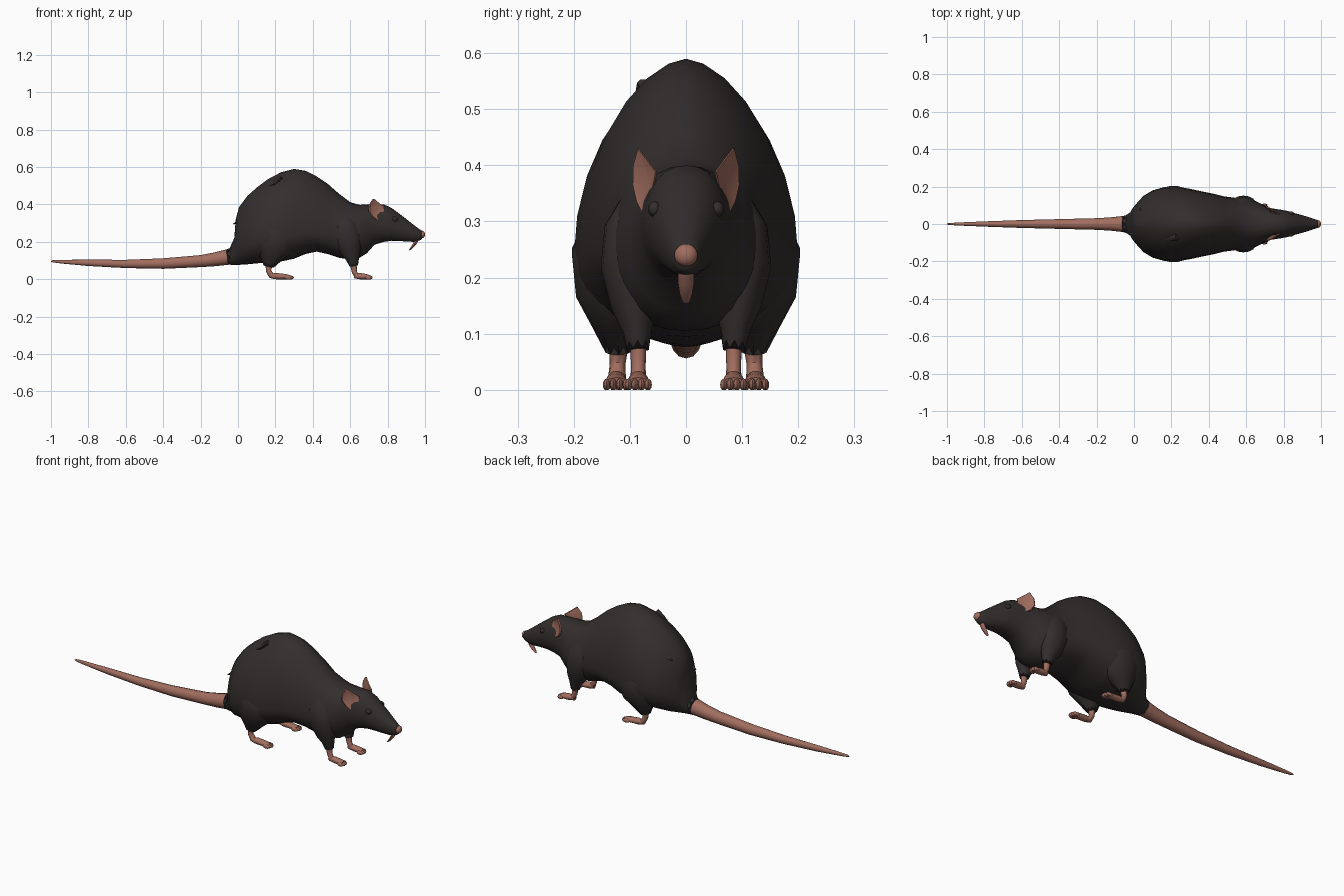
import bpy, bmesh, math
from mathutils import Vector


def material(name, rgb):
    m = bpy.data.materials.new(name)
    m.diffuse_color = (*rgb, 1)
    return m


FUR = material("dark fur", (0.034, 0.027, 0.027))
SKIN = material("pink skin", (0.36, 0.155, 0.115))


def finish(bm, name, mat, angle=50):
    bmesh.ops.recalc_face_normals(bm, faces=bm.faces)
    me = bpy.data.meshes.new(name)
    bm.to_mesh(me)
    bm.free()
    me.materials.append(mat)
    ob = bpy.data.objects.new(name, me)
    bpy.context.collection.objects.link(ob)
    bpy.ops.object.select_all(action='DESELECT')
    ob.select_set(True)
    bpy.context.view_layer.objects.active = ob
    bpy.ops.object.shade_smooth_by_angle(angle=math.radians(angle))
    return ob


def skin_rings(bm, rings):
    """Bridge successive closed rings and cap both ends."""
    rows = [[bm.verts.new(p) for p in r] for r in rings]
    n = len(rows[0])
    for a, b in zip(rows, rows[1:]):
        for i in range(n):
            j = (i + 1) % n
            bm.faces.new((a[i], a[j], b[j], b[i]))
    bm.faces.new(rows[0])
    bm.faces.new(rows[-1])


def tube(name, pts, mat, n=14, jag=0.0):
    """Tube through (x, y, z, thickness, half width); jag makes a ragged end."""
    rings = []
    for k, (x, y, z, ra, rb) in enumerate(pts):
        a = Vector(pts[max(k - 1, 0)][:3])
        b = Vector(pts[min(k + 1, len(pts) - 1)][:3])
        t = (b - a).normalized()
        up = Vector((0, 1, 0)).cross(t).normalized()
        side = t.cross(up)
        ring = []
        for i in range(n):
            q = 2 * math.pi * i / n
            p = Vector((x, y, z)) + up * ra * math.cos(q) + side * rb * math.sin(q)
            if jag and k == len(pts) - 1:
                p += t * jag * (1 if i % 2 else -1)
            p.z = max(p.z, 0)
            ring.append(p)
        rings.append(ring)
    bm = bmesh.new()
    skin_rings(bm, rings)
    return finish(bm, name, mat)


def ellipsoid(name, c, r, mat, seg=12):
    bm = bmesh.new()
    bmesh.ops.create_uvsphere(bm, u_segments=seg, v_segments=seg // 2 + 2, radius=1)
    for v in bm.verts:
        v.co = Vector([c[i] + v.co[i] * r[i] for i in range(3)])
        v.co.z = max(v.co.z, 0)
    return finish(bm, name, mat)


# Body and head: x, bottom, widest height, top, half width
SECTIONS = [
    (-0.045, .078, .12, .165, .046), (-0.02, .076, .15, .22, .062),
    (-0.012, .076, .18, .32, .078), (0.005, .077, .20, .385, .10),
    (0.05, .08, .22, .445, .15), (0.10, .085, .23, .49, .18),
    (0.16, .09, .235, .535, .197), (0.23, .095, .235, .572, .20),
    (0.30, .11, .24, .59, .188), (0.36, .135, .25, .58, .175),
    (0.42, .148, .25, .55, .163), (0.48, .135, .25, .51, .148),
    (0.54, .115, .24, .457, .14), (0.60, .105, .24, .412, .135),
    (0.65, .115, .25, .398, .123), (0.69, .14, .27, .40, .102),
    (0.73, .185, .285, .40, .085), (0.78, .20, .29, .40, .077),
    (0.82, .206, .288, .382, .07)]
MUZZLE = [
    (0.86, .205, .272, .352, .058), (0.90, .202, .26, .322, .047),
    (0.94, .20, .248, .29, .035), (0.97, .207, .24, .268, .025),
    (0.985, .216, .238, .258, .018)]


def body():
    n, rings = 28, []
    for x, zb, zm, zt, w in SECTIONS + MUZZLE:
        ring = []
        for i in range(n):
            q = 2 * math.pi * i / n
            c, s = math.cos(q), math.sin(q)
            # back is slightly peaked, belly and muzzle are rounder
            power = (1.2 if x < 0.55 else 0.9) if s > 0 else 0.85
            y = math.copysign(w * abs(c) ** power, c)
            z = zm + s * (zt - zm if s > 0 else zm - zb)
            ring.append((x, y, z))
        rings.append(ring)
    bm = bmesh.new()
    skin_rings(bm, rings)
    return finish(bm, "body_and_head", FUR, 70)


body()

# Tail, with a ragged fur collar at its root
tube("tail", [(-.01, 0, .122, .042, .045), (-.05, 0, .12, .042, .044),
              (-.12, 0, .107, .037, .036), (-.2, 0, .097, .032, .031),
              (-.4, 0, .084, .028, .026), (-.6, 0, .082, .022, .021),
              (-.8, 0, .088, .017, .014), (-.94, 0, .094, .01, .008),
              (-.99, 0, .096, .006, .005), (-1.0, 0, .096, .002, .002)], SKIN, 12)
tube("tail_fur_collar", [(.02, 0, .13, .052, .062), (-.02, 0, .124, .048, .055),
                         (-.05, 0, .12, .044, .046)], FUR, 16, 0.008)

# Nose and front teeth
ellipsoid("nose", (.984, 0, .24), (.016, .021, .02), SKIN)
tube("teeth", [(.958, 0, .215, .010, .014), (.945, 0, .19, .009, .014),
               (.93, 0, .17, .006, .011), (.917, 0, .156, .003, .006)], SKIN, 8)


def ear(name, s):
    """Cupped, pointed leaf with a little thickness."""
    outline = [(.752, .078, .315), (.722, .088, .335), (.704, .095, .365),
               (.708, .094, .40), (.728, .086, .43), (.752, .070, .41),
               (.782, .054, .388), (.778, .062, .35)]
    bm = bmesh.new()
    layers = []
    for off, hub in ((0.0, (.738, .066, .37)), (-.007, (.731, .062, .369))):
        layers.append(([bm.verts.new((x + off, s * (y + off * .4), z))
                        for x, y, z in outline],
                       bm.verts.new((hub[0], s * hub[1], hub[2]))))
    n = len(outline)
    for i in range(n):
        j = (i + 1) % n
        for vs, h in layers:
            bm.faces.new((vs[i], vs[j], h))
        a, b = layers[0][0], layers[1][0]
        bm.faces.new((a[i], a[j], b[j], b[i]))
    finish(bm, name, SKIN, 40)


def foot(name, x, y, length):
    """Low flat paw with four toes."""
    tube(name, [(x - .012, y, .018, .012, .012), (x + .02, y, .017, .017, .017),
                (x + length * .6, y, .014, .014, .02),
                (x + length * .8, y, .011, .011, .02)], SKIN, 12)
    for i in range(4):
        d = i - 1.5
        ellipsoid(f"{name}_toe_{i + 1}",
                  (x + length * .82 - abs(d) * .006, y + d * .0115, .009),
                  (length * .2, .007, .011), SKIN, 8)


for side, s in (("left", 1), ("right", -1)):
    ear(side + "_ear", s)
    ellipsoid(side + "_eye", (.838, s * .056, .322), (.017, .012, .014), FUR)

    # Hind leg: furry thigh, bare ankle, long foot
    tube(side + "_thigh", [(.23, s * .10, .36, .04, .03), (.225, s * .11, .31, .095, .06),
                           (.21, s * .122, .24, .115, .083), (.19, s * .123, .17, .10, .074),
                           (.175, s * .122, .12, .065, .048),
                           (.165, s * .12, .075, .028, .024)], FUR, 18, 0.007)
    tube(side + "_hind_ankle", [(.178, s * .12, .11, .022, .02), (.165, s * .12, .07, .018, .016),
                                (.163, s * .122, .045, .014, .014),
                                (.178, s * .123, .02, .016, .016),
                                (.20, s * .124, .012, .012, .014)], SKIN, 12)
    foot(side + "_hind_foot", .185, s * .124, .115)

    # Front leg: furry shoulder, bare wrist, paw
    tube(side + "_shoulder", [(.565, s * .09, .34, .03, .025), (.57, s * .095, .29, .07, .05),
                              (.585, s * .097, .22, .075, .055),
                              (.602, s * .092, .15, .056, .042),
                              (.613, s * .088, .11, .036, .028),
                              (.618, s * .086, .078, .024, .021)], FUR, 16, 0.007)
    tube(side + "_wrist", [(.612, s * .086, .11, .02, .017), (.618, s * .085, .07, .017, .014),
                           (.622, s * .085, .04, .014, .013),
                           (.634, s * .085, .018, .014, .014),
                           (.65, s * .085, .012, .012, .014)], SKIN, 12)
    foot(side + "_front_paw", .632, s * .085, .09)

# Loose fur tufts on the back
for i, (x, y, z) in enumerate([(.05, .075, .385), (.18, -.075, .50), (-.005, -.05, .30)]):
    tube(f"fur_tuft_{i + 1}", [(x + .05, y * .9, z + .045, .012, .02),
                               (x + .015, y, z + .012, .012, .018),
                               (x - .02, y * 1.05, z - .005, .002, .003)], FUR, 8)
